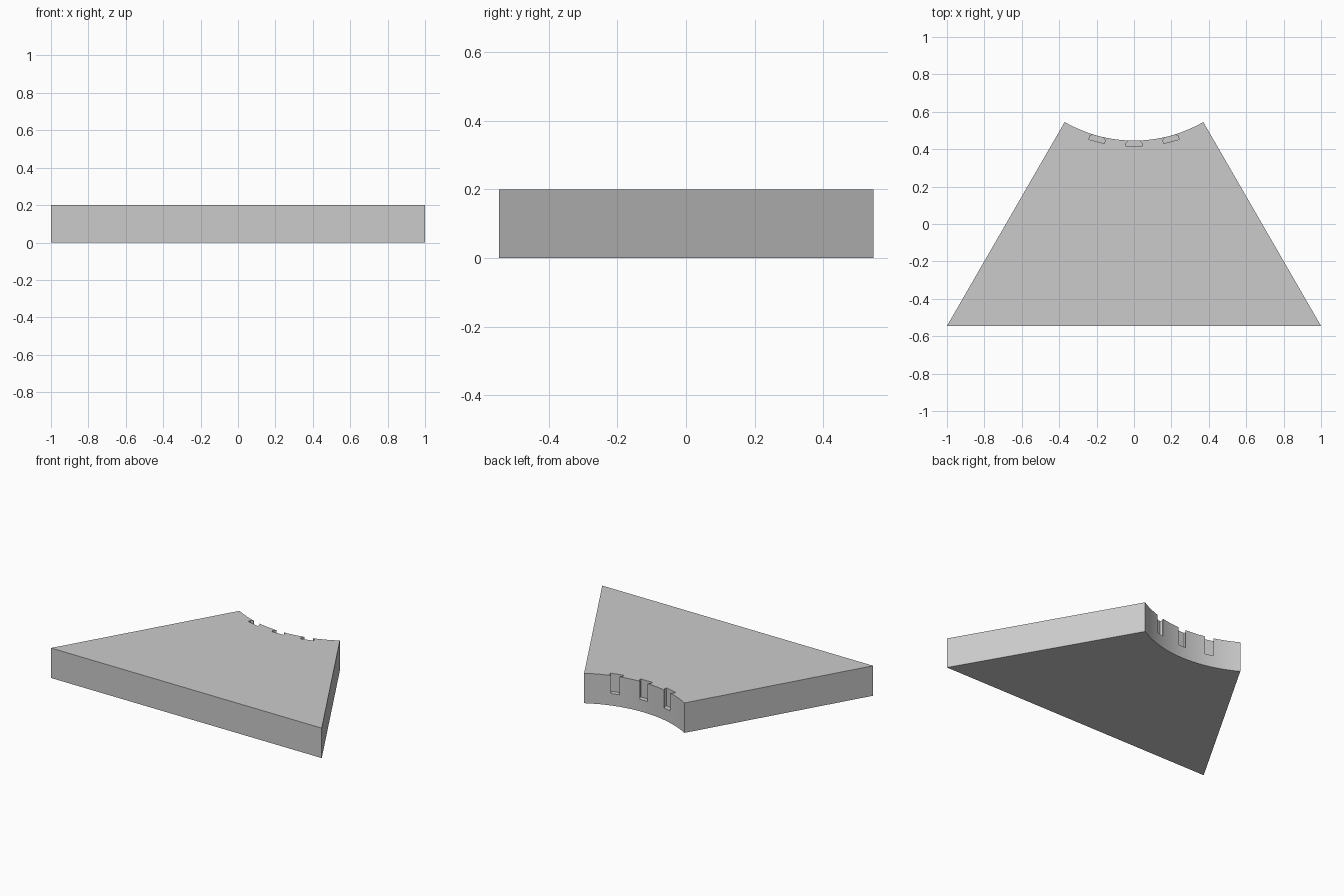
import bpy, bmesh
from math import sin, cos, radians

cube = bpy.data.objects.get("Cube")
if cube:
    bpy.data.objects.remove(cube, do_unlink=True)

HEIGHT = 0.2
FRONT = -0.545
APEX = 1.187      # y where the two slanted sides would meet
RADIUS = 0.741    # radius of the concave rear edge
STEPS = 32

grey = bpy.data.materials.new("light_grey")
grey.use_nodes = True
grey.diffuse_color = (0.6, 0.6, 0.6, 1)
grey.node_tree.nodes["Principled BSDF"].inputs["Base Color"].default_value = (0.6, 0.6, 0.6, 1)


def prism(name, outline, bottom, top):
    """Extrude a flat outline between two heights."""
    bm = bmesh.new()
    face = bm.faces.new([bm.verts.new((x, y, bottom)) for x, y in outline])
    grown = bmesh.ops.extrude_face_region(bm, geom=[face])["geom"]
    verts = [v for v in grown if isinstance(v, bmesh.types.BMVert)]
    bmesh.ops.translate(bm, verts=verts, vec=(0, 0, top - bottom))
    bmesh.ops.recalc_face_normals(bm, faces=bm.faces)
    mesh = bpy.data.meshes.new(name)
    bm.to_mesh(mesh)
    bm.free()
    mesh.materials.append(grey)
    obj = bpy.data.objects.new(name, mesh)
    bpy.context.collection.objects.link(obj)
    return obj


def slot_outline(angle):
    """Dovetail keyhole pointing outward from the apex."""
    half = [(0.70, 0.028), (RADIUS, 0.028), (0.754, 0.043), (0.772, 0.043)]
    local = half + [(r, -t) for r, t in reversed(half)]
    c, s = cos(angle), sin(angle)
    return [(r * s + t * c, APEX - r * c + t * s) for r, t in local]


# Wedge slab with a concave rear edge
angles = [radians(30 - 60 * i / STEPS) for i in range(STEPS + 1)]
arc = [(RADIUS * sin(a), APEX - RADIUS * cos(a)) for a in angles]
slab = prism("wedge_slab", [(-1, FRONT), (1, FRONT)] + arc, 0, HEIGHT)
bpy.context.view_layer.objects.active = slab

# Three slots cut down from the top along the rear edge
for degrees in (-15, 0, 15):
    cutter = prism("slot_cutter", slot_outline(radians(degrees)), 0.08, HEIGHT + 0.1)
    cutter.hide_render = True
    cut = slab.modifiers.new("slot", "BOOLEAN")
    cut.operation = "DIFFERENCE"
    cut.solver = "EXACT"
    cut.object = cutter
    bpy.ops.object.modifier_apply(modifier=cut.name)
    bpy.data.objects.remove(cutter, do_unlink=True)

# Smooth the curved edge, keep the corners sharp
bpy.ops.object.select_all(action="DESELECT")
slab.select_set(True)
bpy.ops.object.shade_smooth_by_angle(angle=radians(20))
